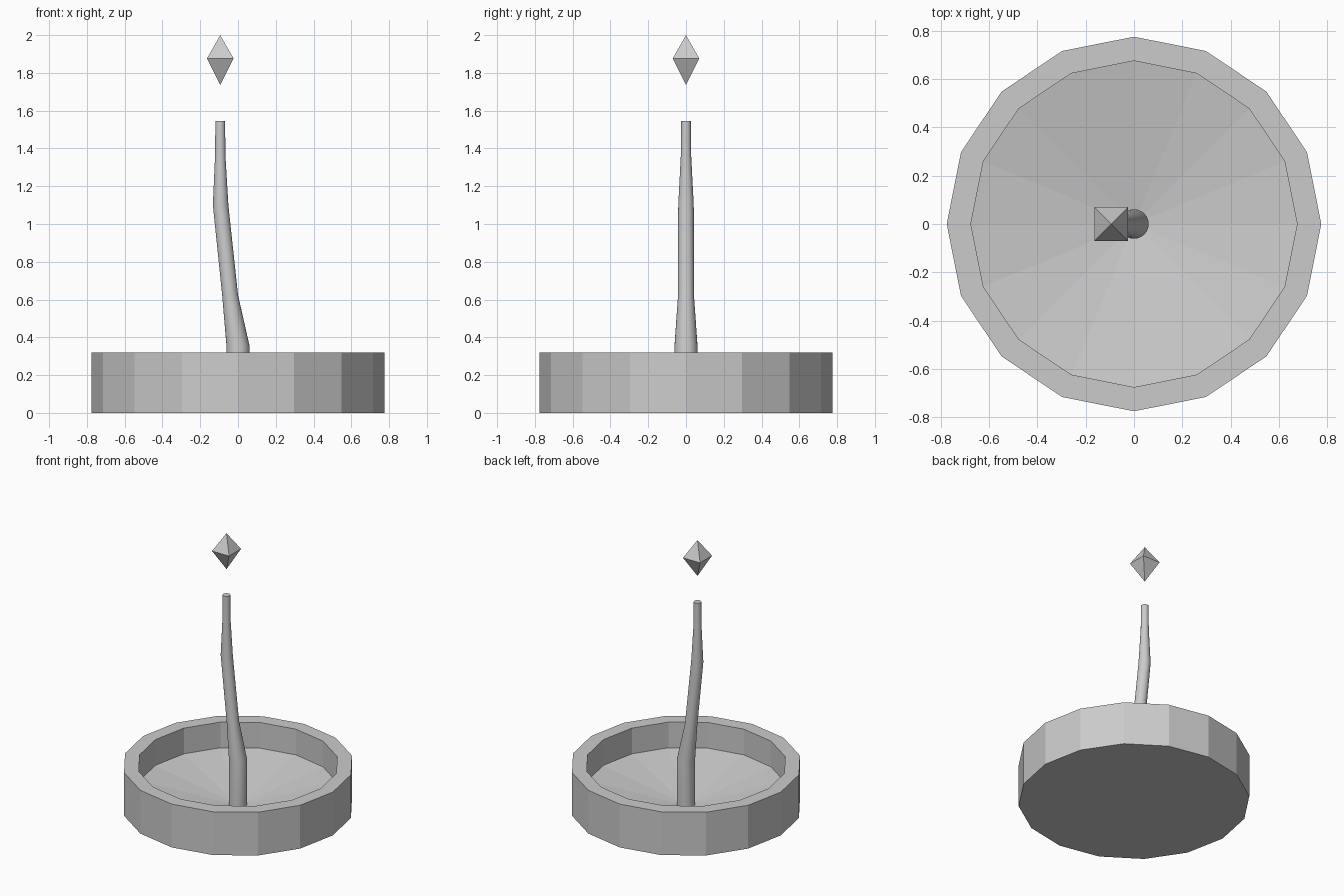
import bpy, bmesh
from math import sin, cos, pi, radians

if "Cube" in bpy.data.objects:
    bpy.data.objects.remove(bpy.data.objects["Cube"])


def lathe(name, sides, rings, offset=0.0):
    """Skin rings of (x, z, radius); radius 0 gives a single point."""
    bm = bmesh.new()
    loops = []
    for x, z, r in rings:
        n = sides if r > 0 else 1
        loops.append([bm.verts.new((x + r * cos(offset + 2 * pi * i / sides),
                                    r * sin(offset + 2 * pi * i / sides), z))
                      for i in range(n)])
    for a, b in zip(loops, loops[1:]):
        for i in range(sides):
            j = (i + 1) % sides
            quad = [a[i % len(a)], a[j % len(a)], b[j % len(b)], b[i % len(b)]]
            bm.faces.new(list(dict.fromkeys(quad)))
    # Cap open ends
    for loop in (loops[0], loops[-1]):
        if len(loop) > 1:
            bm.faces.new(loop)
    bmesh.ops.recalc_face_normals(bm, faces=bm.faces[:])
    mesh = bpy.data.meshes.new(name)
    bm.to_mesh(mesh)
    bm.free()
    obj = bpy.data.objects.new(name, mesh)
    bpy.context.collection.objects.link(obj)
    return obj


# Sixteen-sided basin with a rim and a dished floor
lathe("basin", 16, [(0, 0, 0.775), (0, 0.32, 0.775), (0, 0.32, 0.675),
                    (0, 0.13, 0.675), (0, 0.015, 0)])

# Bent, tapering stem
stem = lathe("stem", 24, [(0, 0.01, 0.061), (0, 0.355, 0.061),
                          (-0.042, 0.625, 0.042), (-0.092, 1.10, 0.041),
                          (-0.094, 1.37, 0.027), (-0.094, 1.545, 0.026)])
bpy.context.view_layer.objects.active = stem
stem.select_set(True)
bpy.ops.object.shade_smooth_by_angle(angle=radians(30))

# Floating four-sided gem
lathe("gem", 4, [(-0.094, 1.735, 0), (-0.094, 1.877, 0.07 * 2 ** 0.5),
                 (-0.094, 2.0, 0)], pi / 4)
